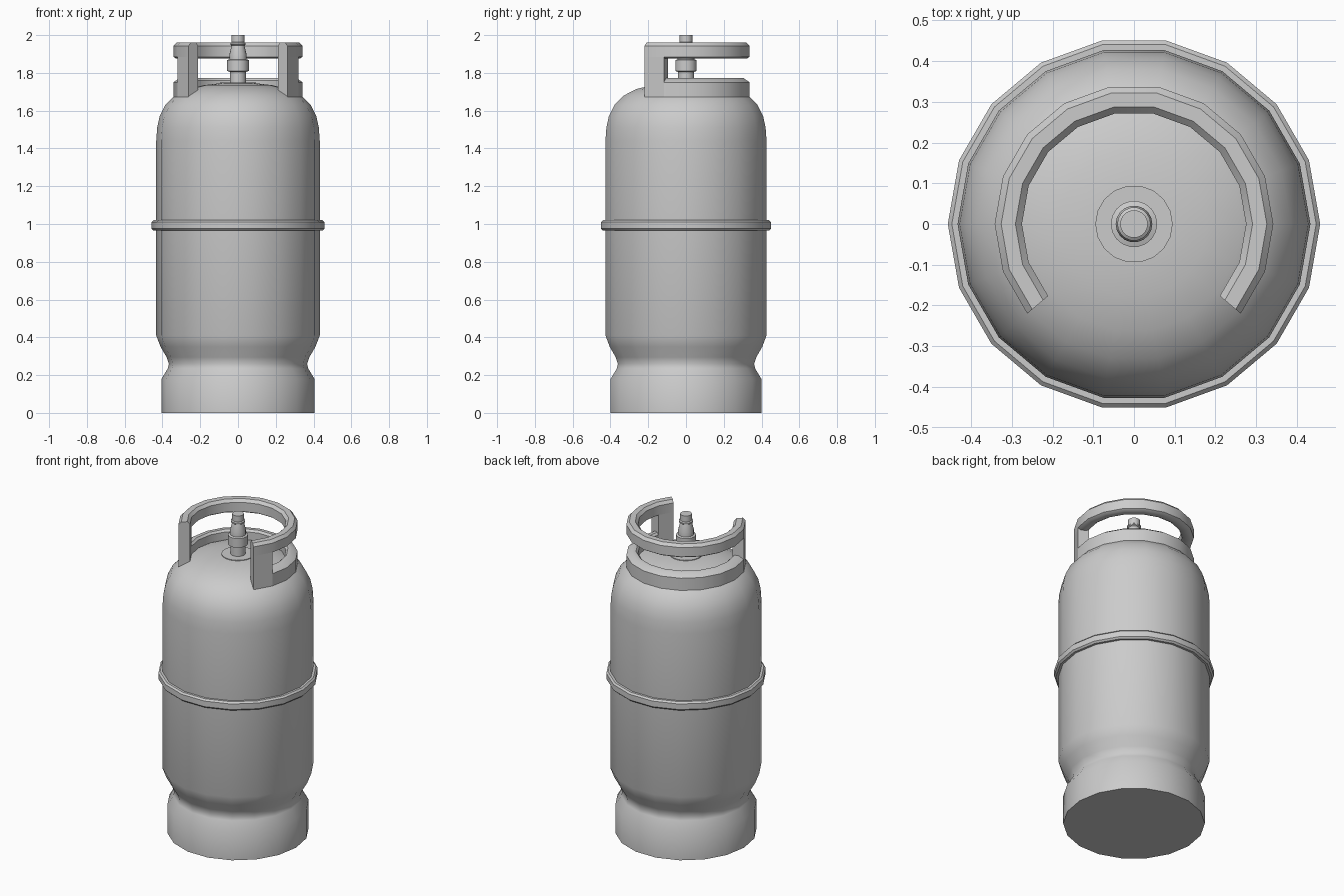
import bpy, bmesh
from math import cos, sin, radians

if "Cube" in bpy.data.objects:
    bpy.data.objects.remove(bpy.data.objects["Cube"])

STEP = 20  # 18-sided rounds, vertex on +x


def finish(name, bm):
    bmesh.ops.remove_doubles(bm, verts=bm.verts, dist=1e-5)
    bmesh.ops.recalc_face_normals(bm, faces=bm.faces)
    mesh = bpy.data.meshes.new(name)
    bm.to_mesh(mesh)
    bm.free()
    ob = bpy.data.objects.new(name, mesh)
    bpy.context.collection.objects.link(ob)
    bpy.ops.object.select_all(action='DESELECT')
    ob.select_set(True)
    bpy.context.view_layer.objects.active = ob
    bpy.ops.object.shade_smooth_by_angle(angle=radians(35))
    return ob


def lathe(name, profile, closed=False):
    """Turn an (r, z) profile around z; open profiles get end caps."""
    bm = bmesh.new()
    rings = [[bm.verts.new((r * cos(radians(a)), r * sin(radians(a)), z))
              for a in range(0, 360, STEP)] for r, z in profile]
    n = len(rings[0])
    pairs = list(zip(rings, rings[1:]))
    if closed:
        pairs.append((rings[-1], rings[0]))
    else:
        bm.faces.new(rings[0])
        bm.faces.new(rings[-1])
    for lo, hi in pairs:
        for i in range(n):
            j = (i + 1) % n
            bm.faces.new((lo[i], lo[j], hi[j], hi[i]))
    return finish(name, bm)


def arc(name, section, start, end):
    """Sweep a closed (r, z) section between two angles, ends capped."""
    bm = bmesh.new()
    rings = [[bm.verts.new((r * cos(radians(a)), r * sin(radians(a)), z))
              for r, z in section] for a in range(start, end + 1, STEP)]
    n = len(section)
    for p, q in zip(rings, rings[1:]):
        for i in range(n):
            j = (i + 1) % n
            bm.faces.new((p[i], p[j], q[j], q[i]))
    bm.faces.new(rings[0])
    bm.faces.new(rings[-1])
    return finish(name, bm)


# Tank with foot, waist and dome
lathe("tank_body", [
    (0.405, 0), (0.405, 0.18), (0.372, 0.235), (0.366, 0.26), (0.378, 0.295),
    (0.41, 0.35), (0.433, 0.41), (0.433, 1.44), (0.428, 1.51), (0.415, 1.57),
    (0.385, 1.63), (0.335, 1.68), (0.265, 1.715), (0.18, 1.735), (0.095, 1.745)])

# Raised band around the middle
lathe("middle_band", [
    (0.42, 0.965), (0.447, 0.965), (0.457, 0.975), (0.457, 1.01),
    (0.447, 1.02), (0.42, 1.02)], closed=True)

# Guard: top rail, lower collar and the two end posts
RI, RO, C = 0.275, 0.342, 0.016
arc("guard_rail", [
    (RI + C, 1.875), (RO - C, 1.875), (RO, 1.885), (RO, 1.943), (RO - C, 1.96),
    (RI + C, 1.96), (RI, 1.943), (RI, 1.885)], -40, 220)
arc("guard_collar", [
    (RI, 1.69), (RO, 1.65), (RO, 1.75), (0.31, 1.772), (RI + 0.012, 1.772),
    (RI, 1.76)], -20, 200)
for side, start in (("right", -40), ("left", 200)):
    arc("guard_post_" + side, [
        (RI, 1.69), (RO, 1.64), (RO, 1.943), (RO - C, 1.96),
        (RI + C, 1.96), (RI, 1.943)], start, start + 20)

# Valve on its flange
lathe("valve_flange", [(0.095, 1.735), (0.095, 1.749)])
lathe("valve", [
    (0.043, 1.74), (0.043, 1.805), (0.057, 1.81), (0.057, 1.868), (0.045, 1.872),
    (0.045, 1.90), (0.034, 1.945), (0.041, 1.95), (0.041, 1.958), (0.034, 1.963),
    (0.034, 2.0)])
